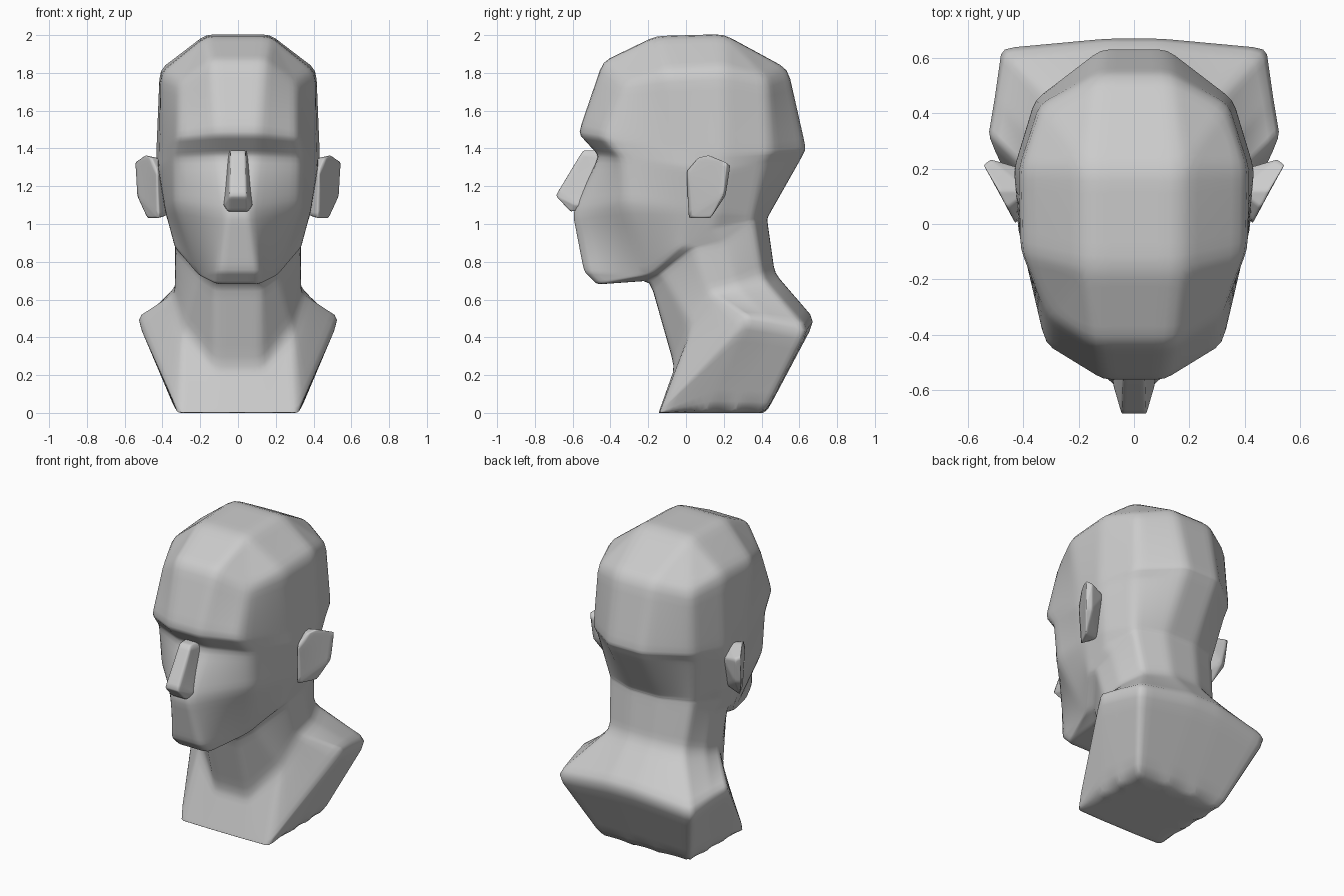
import bpy, bmesh

if "Cube" in bpy.data.objects:
    bpy.data.objects.remove(bpy.data.objects["Cube"])


def finish(name, bm, crease):
    """Soft-edged planes: creased edges under a subdivision modifier."""
    bmesh.ops.remove_doubles(bm, verts=bm.verts, dist=0.001)
    bmesh.ops.recalc_face_normals(bm, faces=bm.faces)
    layer = bm.edges.layers.float.new("crease_edge")
    for e in bm.edges:
        e[layer] = crease
    for f in bm.faces:
        f.smooth = True
    mesh = bpy.data.meshes.new(name)
    bm.to_mesh(mesh)
    bm.free()
    ob = bpy.data.objects.new(name, mesh)
    bpy.context.collection.objects.link(ob)
    sub = ob.modifiers.new("Soften", 'SUBSURF')
    sub.levels = sub.render_levels = 3
    sub.use_limit_surface = False
    return ob


def loft(name, half_rings, crease):
    """Skin half cross-sections (front to back), mirrored over x = 0."""
    bm = bmesh.new()
    rings = []
    for half in half_rings:
        full = half + [(-x, y, z) for x, y, z in reversed(half)]
        rings.append([bm.verts.new(p) for p in full])
    n = len(rings[0])
    for a, b in zip(rings, rings[1:]):
        for i in range(n):
            j = (i + 1) % n
            bm.faces.new((a[i], a[j], b[j], b[i]))
    bm.faces.new(rings[0])
    bm.faces.new(rings[-1])
    return finish(name, bm, crease)


def hull(name, points, crease):
    bm = bmesh.new()
    for p in points:
        bm.verts.new(p)
    res = bmesh.ops.convex_hull(bm, input=bm.verts)
    loose = [v for v in bm.verts if not v.link_faces]
    bmesh.ops.delete(bm, geom=loose, context='VERTS')
    bmesh.ops.dissolve_limit(bm, angle_limit=0.12, verts=bm.verts, edges=bm.edges)
    return finish(name, bm, crease)


# Skull and face sections: crown, upper skull, brow, eye line, cheek, jaw
crown = [(.17, -.16, 1.995)] * 3 + [(.17, .2, 2.005)] * 3
jaw = [(.11, -.54, .75), (.21, -.2, .73), (.335, -.03, .88),
       (.36, .15, .98), (.30, .36, 1.02), (.11, .43, 1.02)]
skull = [
    crown,
    [(.14, -.44, 1.86), (.31, -.33, 1.75), (.41, -.1, 1.80),
     (.415, .2, 1.82), (.34, .43, 1.77), (.13, .54, 1.82)],
    [(.11, -.57, 1.48), (.32, -.44, 1.46), (.415, -.03, 1.40),
     (.435, .2, 1.37), (.36, .45, 1.38), (.12, .635, 1.40)],
    [(.10, -.46, 1.36), (.335, -.35, 1.35), (.42, -.02, 1.30),
     (.43, .2, 1.28), (.35, .42, 1.32), (.12, .605, 1.34)],
    [(.06, -.6, 1.06), (.335, -.32, 1.10), (.385, 0, 1.07),
     (.385, .17, 1.06), (.305, .365, 1.05), (.11, .435, 1.04)],
    jaw,
]
# Chin underside, neck and bust sections
bust = [
    [(.11, -.47, .68)] + jaw[1:],
    [(.12, -.19, .70), (.20, -.13, .74), (.33, .04, .87), (.335, .2, .90)] + jaw[4:],
    [(.12, -.06, .24), (.29, .03, .45), (.335, .13, .63),
     (.33, .27, .67), (.27, .41, .71), (.1, .47, .74)],
    [(.13, -.14, .015), (.32, -.135, .015), (.54, .33, .505),
     (.515, .47, .48), (.49, .65, .44), (.1, .685, .49)],
    [(.13, -.145, 0), (.32, -.14, 0), (.325, .1, 0),
     (.325, .25, 0), (.32, .42, 0), (.1, .425, 0)],
]
loft("head_and_bust", skull + bust, 0.45)

# Nose wedge
nose = [(.04, -.545, 1.39), (.045, -.69, 1.15), (.075, -.585, 1.10),
        (.05, -.61, 1.065), (.09, -.45, 1.10), (.05, -.42, 1.39)]
hull("nose", nose + [(-x, y, z) for x, y, z in nose], 0.5)

# Ears: slanted plates opening backwards
ear = [(.43, 0, 1.28), (.46, .06, 1.35), (.49, .12, 1.365), (.545, .215, 1.325),
       (.535, .195, 1.15), (.48, .13, 1.03), (.42, .01, 1.03),
       (.38, .12, 1.34), (.40, .2, 1.28), (.36, .1, 1.05),
       (.52, .235, 1.31), (.50, .21, 1.15)]
for side, s in (("right", 1), ("left", -1)):
    hull(side + "_ear", [(s * x, y, z) for x, y, z in ear], 0.5)
